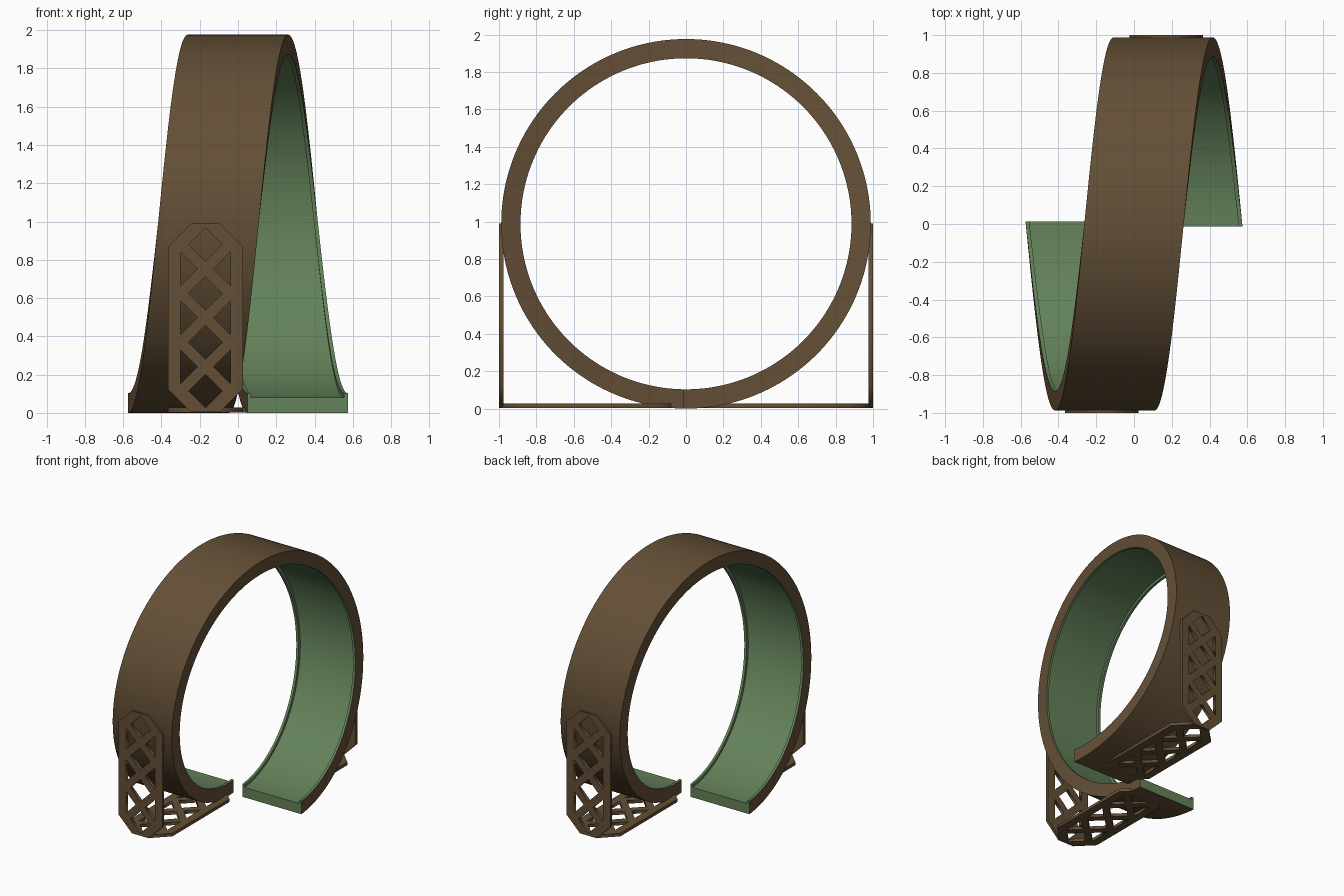
import bpy, bmesh
from math import sin, cos, pi
from mathutils import Matrix

if "Cube" in bpy.data.objects:
    bpy.data.objects.remove(bpy.data.objects["Cube"])


def material(name, rgb):
    m = bpy.data.materials.new(name)
    m.diffuse_color = (*rgb, 1)
    m.use_nodes = True
    m.node_tree.nodes["Principled BSDF"].inputs["Base Color"].default_value = m.diffuse_color
    return m


BROWN = material("brown", (0.125, 0.078, 0.037))
GREEN = material("green", (0.125, 0.22, 0.10))

R, HALF, DRIFT = 0.988, 0.263, 0.62      # outer radius, half width, sideways drift
LIP, FLOOR = 0.885, 0.908                # radii of lip tops and running surface
SEGS = 160


# Helical loop: a channel profile swept once around, drifting sideways
def loop_track():
    w, i = HALF, HALF - 0.02
    profile = [(-w, R), (-w, LIP), (-i, LIP), (-i, FLOOR),
               (i, FLOOR), (i, LIP), (w, LIP), (w, R)]
    bm = bmesh.new()
    rings = []
    for s in range(SEGS + 1):
        a = -0.014 + (2 * pi + 0.028) * s / SEGS
        x = DRIFT * (a / (2 * pi) - 0.5)
        rings.append([bm.verts.new((x + u, -r * sin(a), R - r * cos(a)))
                      for u, r in profile])
    n = len(profile)
    for a, b in zip(rings, rings[1:]):
        for k in range(n):
            j = (k + 1) % n
            f = bm.faces.new((a[k], a[j], b[j], b[k]))
            f.material_index = 1 if 1 <= k <= 5 else 0
    for ring in (rings[0], rings[-1]):
        bm.faces.new(ring).material_index = 1
    bmesh.ops.recalc_face_normals(bm, faces=bm.faces)
    me = bpy.data.meshes.new("loop_track")
    bm.to_mesh(me)
    bm.free()
    me.materials.append(BROWN)
    me.materials.append(GREEN)
    ob = bpy.data.objects.new("loop_track", me)
    bpy.context.collection.objects.link(ob)
    bpy.context.view_layer.objects.active = ob
    ob.select_set(True)
    bpy.ops.object.shade_smooth_by_angle(angle=0.5)
    ob.select_set(False)


# Lattice plate: octagon-ended outline with diamond and triangle openings
def lattice(name, matrix, length):
    cu = bpy.data.curves.new(name, 'CURVE')
    cu.dimensions, cu.fill_mode, cu.extrude = '2D', 'BOTH', 0.0125

    def loop(points):
        sp = cu.splines.new('POLY')
        sp.points.add(len(points) - 1)
        for p, (u, v) in zip(sp.points, points):
            p.co = (u, v, 0, 1)
        sp.use_cyclic_u = True

    w, c, d, rail = 0.195, 0.12, 0.088, 0.13
    L = length
    loop([(-w, c), (c - w, 0), (w - c, 0), (w, c),
          (w, L - c), (w - c, L), (c - w, L), (-w, L - c)])
    step = (L - 0.22) / 3
    for k in range(4):
        v = 0.11 + k * step
        loop([(0, v - d), (d, v), (0, v + d), (-d, v)])
        if k < 3:
            m = v + step / 2
            for s in (-1, 1):
                loop([(s * rail, m - d), (s * rail, m + d), (s * (rail - d), m)])
    cu.materials.append(BROWN)
    ob = bpy.data.objects.new(name, cu)
    ob.matrix_world = matrix
    bpy.context.collection.objects.link(ob)
    bpy.context.view_layer.objects.active = ob
    ob.select_set(True)
    bpy.ops.object.convert(target='MESH')
    bpy.context.object.select_set(False)


loop_track()

# Front and back supports: the back one is the front one turned half around
for side, turn in (("front", 0), ("back", pi)):
    spin = Matrix.Rotation(turn, 4, 'Z')
    upright = Matrix.Translation((-0.17, -0.9875, 0.004)) @ Matrix.Rotation(pi / 2, 4, 'X')
    foot = Matrix.Translation((-0.17, -0.99, 0.0145))
    lattice(side + "_upright_lattice", spin @ upright, 0.986)
    lattice(side + "_foot_lattice", spin @ foot, 0.965)
